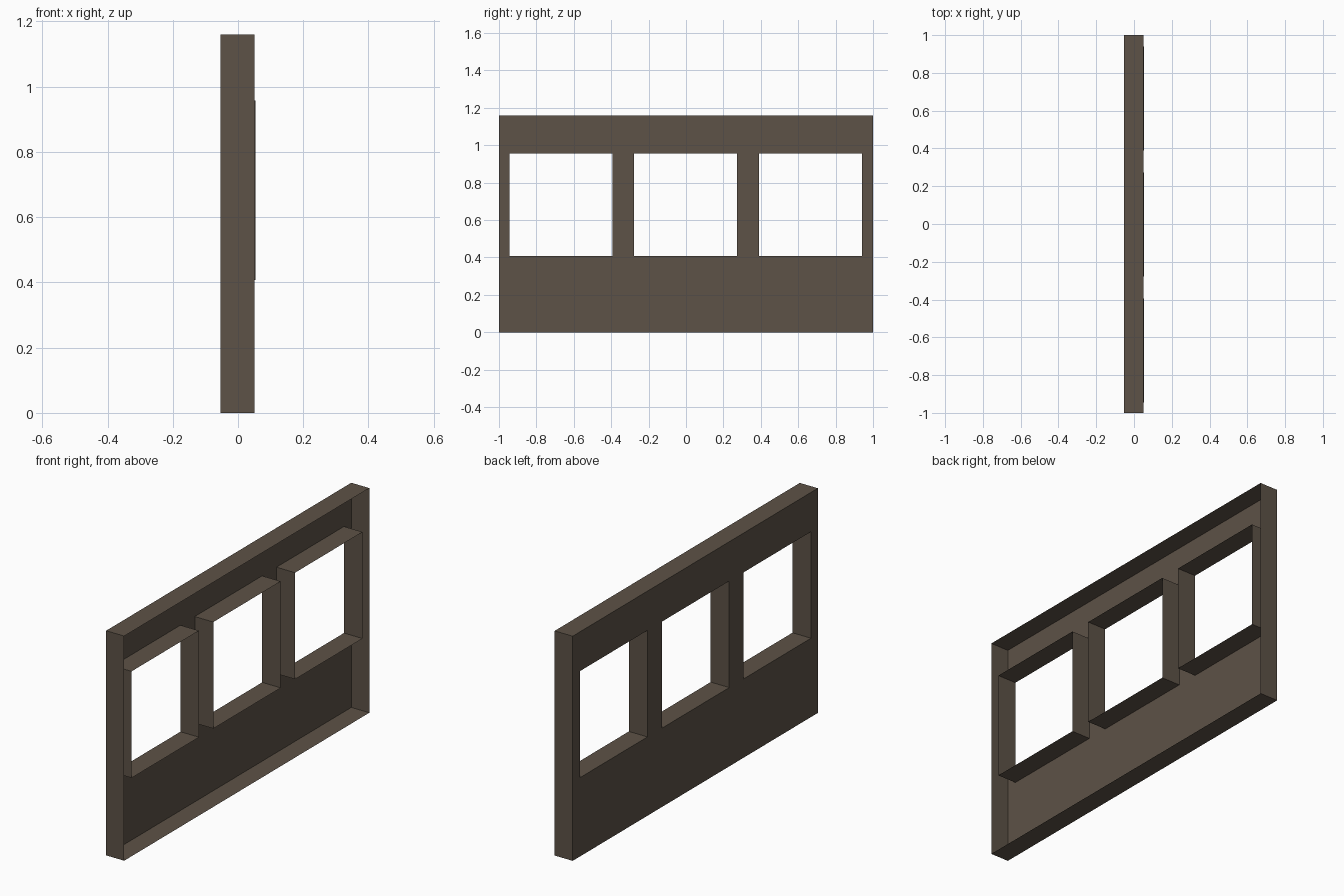
import bpy
import bmesh

if "Cube" in bpy.data.objects:
    bpy.data.objects.remove(bpy.data.objects["Cube"])

BACK, RIM, FRAME = -0.053, 0.05, 0.053      # x of sheet, rim edge, window frame edge
HEIGHT = 1.16
Z0, Z1 = 0.407, 0.957                       # window sill and head
WINDOWS = [(-0.944, -0.394), (-0.277, 0.273), (0.39, 0.94)]

brown = bpy.data.materials.new("dark_brown")
brown.diffuse_color = (0.11, 0.085, 0.063, 1)
brown.use_nodes = True
brown.node_tree.nodes["Principled BSDF"].inputs["Base Color"].default_value = brown.diffuse_color


def make_object(name, quads):
    bm = bmesh.new()
    for quad in quads:
        bm.faces.new([bm.verts.new(p) for p in quad])
    bmesh.ops.remove_doubles(bm, verts=bm.verts, dist=0.0001)
    mesh = bpy.data.meshes.new(name)
    bm.to_mesh(mesh)
    bm.free()
    mesh.materials.append(brown)
    obj = bpy.data.objects.new(name, mesh)
    bpy.context.collection.objects.link(obj)
    return obj


def tube(y0, y1, z0, z1, x0, x1, inward=False):
    """Four thin walls around a rectangle, open at both x ends."""
    ring = [(y0, z0), (y1, z0), (y1, z1), (y0, z1)]
    quads = []
    for i in range(4):
        a, b = ring[i], ring[(i + 1) % 4]
        quad = [(x0, *a), (x0, *b), (x1, *b), (x1, *a)]
        quads.append(quad if inward else quad[::-1])
    return [q[::-1] for q in quads]


# Thin wall sheet: grid of cells, leaving the three openings out
ys = [-1.0] + [y for w in WINDOWS for y in w] + [1.0]
zs = [0.0, Z0, Z1, HEIGHT]
cells = []
for i in range(len(ys) - 1):
    for j in range(3):
        if j == 1 and i % 2 == 1:
            continue
        a, b, c, d = ys[i], ys[i + 1], zs[j], zs[j + 1]
        cells.append([(BACK, a, c), (BACK, a, d), (BACK, b, d), (BACK, b, c)])

# Sheet and outer rim form a shallow tray open towards +x
make_object("wall_panel", cells + tube(-1, 1, 0, HEIGHT, BACK, RIM))

# Thin reveals lining each window opening
for n, (y0, y1) in enumerate(WINDOWS, 1):
    make_object(f"window_reveal_{n}", tube(y0, y1, Z0, Z1, BACK, FRAME, inward=True))
